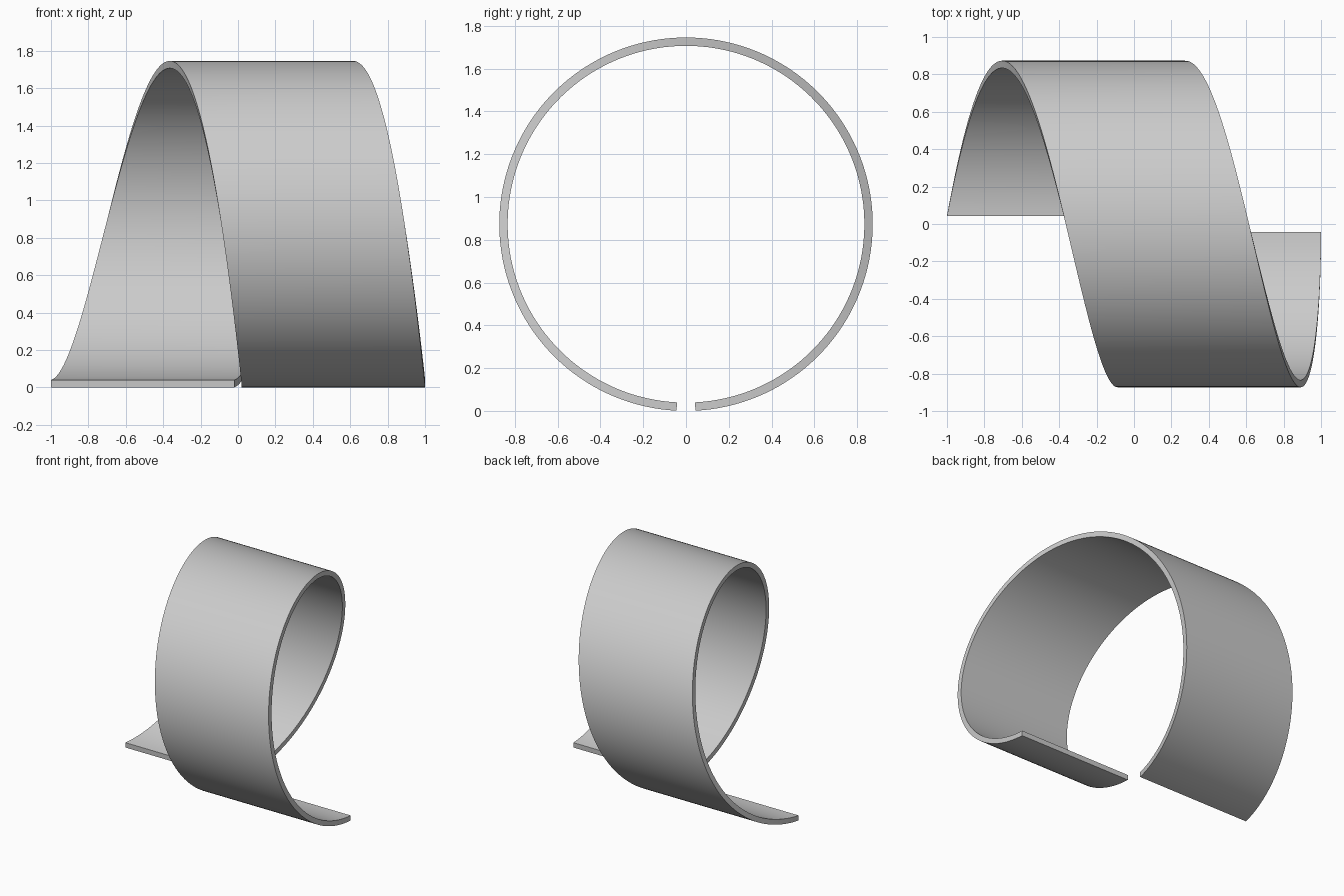
import bpy, bmesh
from math import sin, cos, radians

if "Cube" in bpy.data.objects:
    bpy.data.objects.remove(bpy.data.objects["Cube"])

R_OUT, R_IN = 0.873, 0.834   # band radii around the x axis
WIDTH = 0.98                 # band width along x
GAP = radians(2.9)           # half of the opening at the bottom
STEPS = 144


def drift(t):
    """Sideways travel along the turn, easing out at the end."""
    return t + 1.06 * t ** 2 - 1.04 * t ** 3


# Coiled band: a rectangular section swept one turn around the x axis
bm = bmesh.new()
rings = []
for i in range(STEPS + 1):
    t = i / STEPS
    a = GAP + t * (radians(360) - 2 * GAP)
    x = -1 + drift(t)
    section = [(x, R_IN), (x + WIDTH, R_IN), (x + WIDTH, R_OUT), (x, R_OUT)]
    rings.append([bm.verts.new((px, r * sin(a), R_OUT - r * cos(a)))
                  for px, r in section])
for r0, r1 in zip(rings, rings[1:]):
    for k in range(4):
        n = (k + 1) % 4
        bm.faces.new((r0[k], r0[n], r1[n], r1[k]))

# End caps
bm.faces.new(rings[0])
bm.faces.new(rings[-1])
bmesh.ops.recalc_face_normals(bm, faces=bm.faces)

mesh = bpy.data.meshes.new("spiral_band")
bm.to_mesh(mesh)
bm.free()
band = bpy.data.objects.new("spiral_band", mesh)
bpy.context.collection.objects.link(band)
bpy.context.view_layer.objects.active = band
band.select_set(True)
bpy.ops.object.shade_smooth_by_angle(angle=radians(30))
